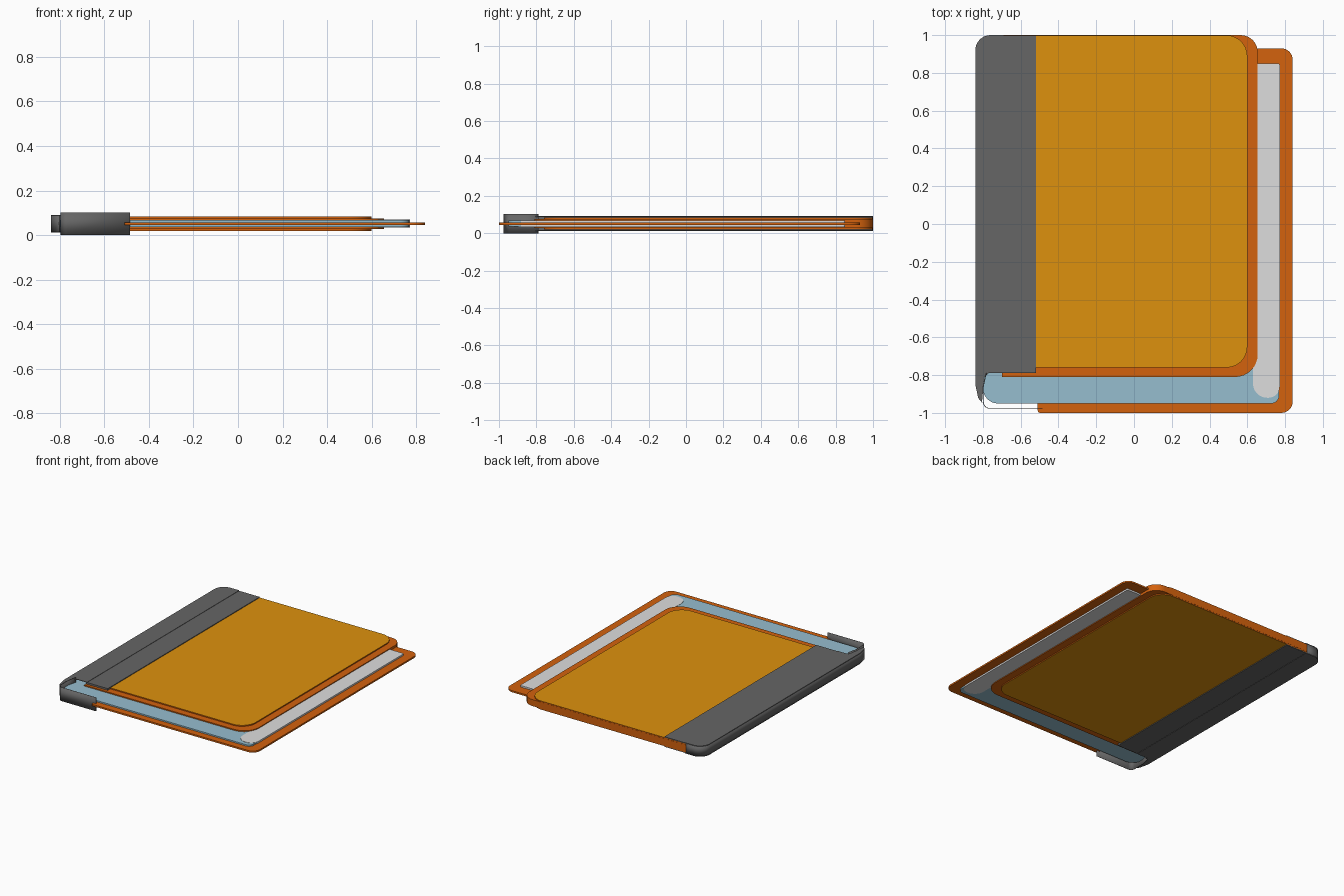
import bpy
import bmesh
from math import sin, cos, pi
from mathutils import Vector

cube = bpy.data.objects.get("Cube")
if cube:
    bpy.data.objects.remove(cube, do_unlink=True)

MID = 0.051  # height of the symmetry plane


def material(name, rgb):
    m = bpy.data.materials.new(name)
    m.use_nodes = True
    m.diffuse_color = (*rgb, 1)
    m.node_tree.nodes["Principled BSDF"].inputs["Base Color"].default_value = (*rgb, 1)
    return m


amber = material("amber", (0.73, 0.283, 0.004))
orange = material("burnt_orange", (0.658, 0.122, 0.004))
grey = material("dark_grey", (0.133, 0.133, 0.133))
white = material("off_white", (0.73, 0.73, 0.73))
blue = material("pale_blue", (0.305, 0.515, 0.624))


def rounded(corners, steps=8):
    """Turn (x, y, radius) corners into an outline with arcs."""
    points = []
    for i, (x, y, r) in enumerate(corners):
        p = Vector((x, y))
        if r == 0:
            points.append(p)
            continue
        a = (Vector(corners[i - 1][:2]) - p).normalized() * r
        b = (Vector(corners[(i + 1) % len(corners)][:2]) - p).normalized() * r
        for k in range(steps + 1):
            t = k / steps * pi / 2
            points.append(p + a * (1 - sin(t)) + b * (1 - cos(t)))
    return points


def box(x0, x1, y0, y1, fl=0, fr=0, br=0, bl=0):
    """Rectangle outline with its own radius at each corner."""
    return rounded([(x0, y0, fl), (x1, y0, fr), (x1, y1, br), (x0, y1, bl)])


def finish(name, bm, mats):
    bmesh.ops.recalc_face_normals(bm, faces=bm.faces)
    mesh = bpy.data.meshes.new(name)
    bm.to_mesh(mesh)
    bm.free()
    for m in mats:
        mesh.materials.append(m)
    ob = bpy.data.objects.new(name, mesh)
    bpy.context.collection.objects.link(ob)
    bpy.ops.object.select_all(action="DESELECT")
    ob.select_set(True)
    bpy.context.view_layer.objects.active = ob
    bpy.ops.object.shade_smooth_by_angle()
    return ob


def slab(name, outline, low, high, side, cap=None):
    """Extruded outline; cap colours the faces that look up or down."""
    bm = bmesh.new()
    base = bm.faces.new([bm.verts.new((p[0], p[1], MID + low)) for p in outline])
    top = bmesh.ops.extrude_face_region(bm, geom=[base])["geom"]
    verts = [v for v in top if isinstance(v, bmesh.types.BMVert)]
    bmesh.ops.translate(bm, vec=(0, 0, high - low), verts=verts)
    bm.normal_update()
    if cap:
        for f in bm.faces:
            f.material_index = int(abs(f.normal.z) > 0.9)
    return finish(name, bm, [side, cap] if cap else [side])


def wall(name, path, half, mat):
    """Thin upright sheet that follows a path."""
    bm = bmesh.new()
    rows = [[bm.verts.new((p[0], p[1], MID + z)) for z in (-half, half)] for p in path]
    for a, b in zip(rows, rows[1:]):
        bm.faces.new((a[0], b[0], b[1], a[1]))
    ob = finish(name, bm, [mat])
    mod = ob.modifiers.new("thickness", "SOLIDIFY")
    mod.thickness = 0.003
    mod.offset = 0
    return ob


# Thin middle plate
slab("middle_plate", box(-0.51, 0.84, -1, 0.93, 0.015, 0.06, 0.06, 0.015),
     -0.006, 0.006, orange)

# Inner layers
slab("blue_layer", box(-0.8, 0.768, -0.95, -0.6, 0.08, 0.04), -0.016, 0.016, blue)
slab("white_strip", box(0.63, 0.772, -0.92, 0.85, 0.075, 0.06, 0.01, 0.01),
     -0.018, 0.018, white)

# Main body: stepped rim with a raised panel on both sides
slab("body_rim", box(-0.70, 0.655, -0.81, 1, 0, 0.12, 0.09, 0), -0.024, 0.024, orange)
slab("raised_panel", box(-0.70, 0.60, -0.76, 0.999, 0, 0.11, 0.11, 0),
     -0.032, 0.032, orange, amber)

# Grey spine: flaps and cover plates on both sides
cover = rounded([(-0.69, -0.79, 0), (-0.69, 1, 0), (-0.84, 1, 0.08),
                 (-0.84, -0.85, 0), (-0.825, -0.92, 0), (-0.805, -0.945, 0),
                 (-0.797, -0.86, 0), (-0.79, -0.81, 0), (-0.77, -0.79, 0)])
for side, low, high in (("lower", -0.04, -0.036), ("upper", 0.036, 0.04)):
    slab(side + "_spine_cover", cover, low, high, grey)
slab("spine_flap", box(-0.70, -0.52, -0.79, 0.998), -0.0375, 0.0375, grey)

# Spine side wall, inset by half its thickness
edge = rounded([(-0.70, 0.998, 0), (-0.838, 0.998, 0.08), (-0.838, -0.85, 0),
                (-0.824, -0.92, 0), (-0.803, -0.945, 0)])
wall("spine_side", edge, 0.037, grey)

# Tall curved lip at the front end of the spine
lip = rounded([(-0.782, -0.79, 0), (-0.797, -0.86, 0), (-0.797, -0.975, 0.03),
               (-0.485, -0.975, 0)])
wall("front_lip", lip, 0.051, grey)
